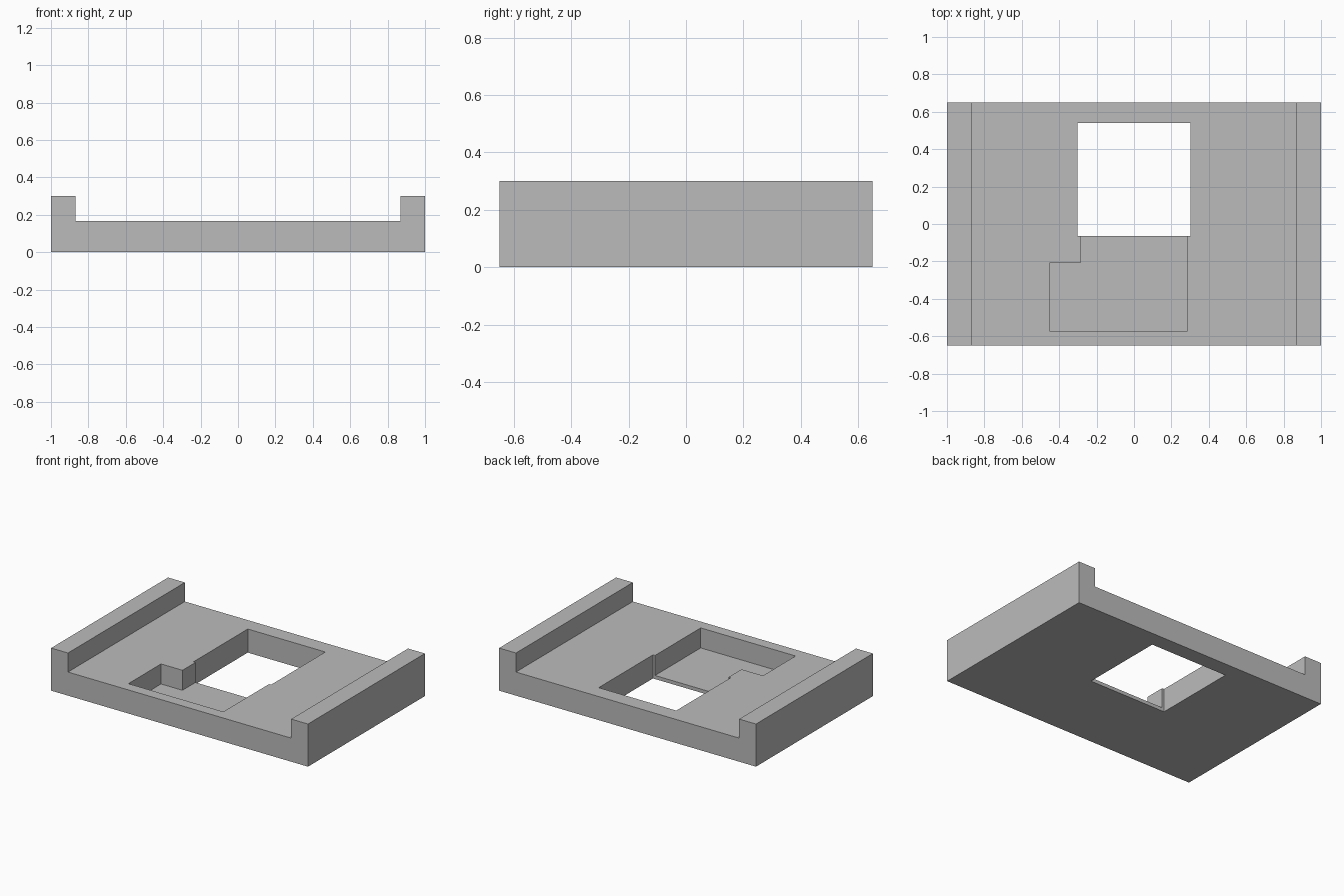
import bpy
import bmesh
from mathutils import Vector

cube = bpy.data.objects.get("Cube")
if cube:
    bpy.data.objects.remove(cube, do_unlink=True)

grey = bpy.data.materials.new("plain grey")
grey.use_nodes = True
colour = (0.5, 0.5, 0.5, 1)
grey.diffuse_color = colour
grey.node_tree.nodes["Principled BSDF"].inputs["Base Color"].default_value = colour


def prism(name, outline, direction):
    """Extrude a flat closed outline along a direction."""
    bm = bmesh.new()
    face = bm.faces.new([bm.verts.new(p) for p in outline])
    result = bmesh.ops.extrude_face_region(bm, geom=[face])
    moved = [v for v in result["geom"] if isinstance(v, bmesh.types.BMVert)]
    bmesh.ops.translate(bm, verts=moved, vec=Vector(direction))
    bmesh.ops.recalc_face_normals(bm, faces=bm.faces)
    mesh = bpy.data.meshes.new(name)
    bm.to_mesh(mesh)
    bm.free()
    mesh.materials.append(grey)
    obj = bpy.data.objects.new(name, mesh)
    bpy.context.collection.objects.link(obj)
    return obj


def cut(target, cutter):
    """Subtract a cutter, keeping it as a hidden helper."""
    cutter.hide_render = True
    cutter.hide_viewport = True
    mod = target.modifiers.new(cutter.name, 'BOOLEAN')
    mod.operation = 'DIFFERENCE'
    mod.solver = 'EXACT'
    mod.object = cutter


# Base plate with a raised rail along each side, from one mirrored profile
deck, rail_top, rail_in, half_depth = 0.166, 0.3, 0.869, 0.65
half = [(1, 0), (1, rail_top), (rail_in, rail_top), (rail_in, deck)]
profile = half + [(-x, z) for x, z in reversed(half)]
base = prism("base_plate", [(x, -half_depth, z) for x, z in profile],
             (0, 2 * half_depth, 0))

# Square opening right through the deck
opening = [(-0.302, -0.064), (0.302, -0.064), (0.302, 0.54), (-0.302, 0.54)]
cut(base, prism("opening_cutter", [(x, y, -0.1) for x, y in opening], (0, 0, 0.5)))

# Stepped pocket with a thin floor, running into the opening
floor = 0.025
pocket = [(-0.453, -0.572), (0.286, -0.572), (0.286, 0.1),
          (-0.286, 0.1), (-0.286, -0.209), (-0.453, -0.209)]
cut(base, prism("pocket_cutter", [(x, y, floor) for x, y in pocket], (0, 0, 0.4)))
